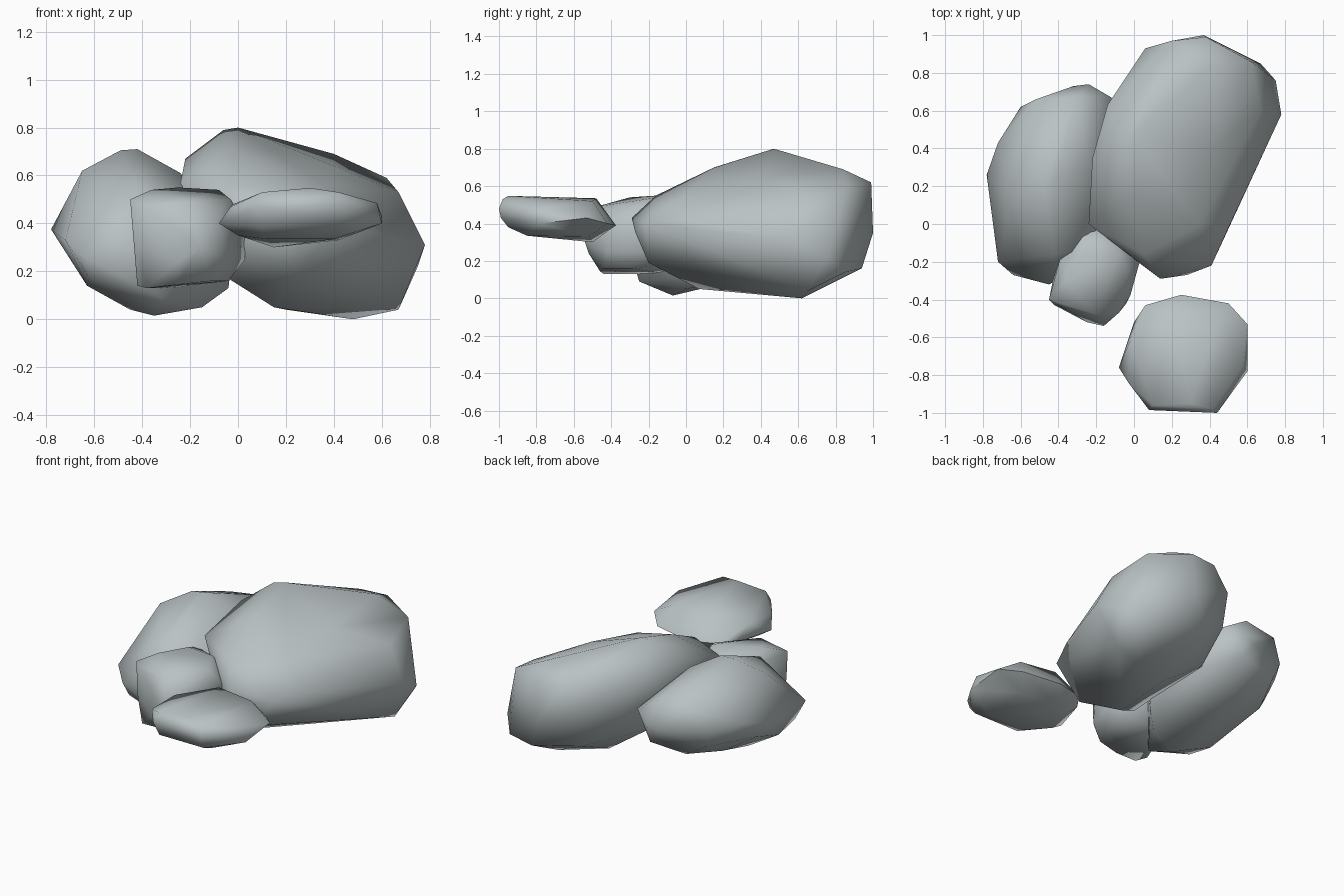
import bpy, bmesh, math

stone = bpy.data.materials.new("grey_stone")
stone.diffuse_color = (0.49, 0.54, 0.55, 1)


def rock(name, *bands):
    """Convex boulder wrapped around a few corner points, given in bands."""
    bm = bmesh.new()
    for band in bands:
        for p in band:
            bm.verts.new(p)
    bmesh.ops.convex_hull(bm, input=bm.verts)
    loose = [v for v in bm.verts if not v.link_faces]
    bmesh.ops.delete(bm, geom=loose, context='VERTS')
    bmesh.ops.recalc_face_normals(bm, faces=bm.faces)
    me = bpy.data.meshes.new(name)
    bm.to_mesh(me)
    bm.free()
    me.materials.append(stone)
    ob = bpy.data.objects.new(name, me)
    bpy.context.collection.objects.link(ob)
    bpy.ops.object.select_all(action='DESELECT')
    ob.select_set(True)
    bpy.context.view_layer.objects.active = ob
    bpy.ops.object.shade_smooth_by_angle(angle=math.radians(65))


# large leaning boulder: crown, rim, underside
rock("large_boulder",
     [(-.06, .45, .79), (0, .47, .8), (.4, .84, .69), (0, .15, .7), (.05, -.16, .55),
      (.4, .4, .64), (.35, 0, .56), (-.22, .35, .67), (-.14, .63, .66), (.2, .97, .62),
      (.38, .99, .62), (.62, .86, .59), (.67, .6, .53)],
     [(.14, -.29, .43), (.28, -.27, .35), (.41, -.22, .4), (.02, -.2, .3), (-.24, 0, .57),
      (.5, -.02, .42), (.78, .58, .31), (.75, .76, .22), (.06, .93, .5), (.37, 1, .35),
      (-.17, .45, .42), (-.05, .75, .38)],
     [(-.04, -.05, .17), (.15, .07, .05), (.25, -.2, .19), (.48, .62, 0), (.67, .65, .04),
      (.2, .5, .04), (.67, .85, .14), (.45, .94, .16), (.15, .85, .2), (-.1, .5, .25)])

# left boulder
rock("left_boulder",
     [(-.65, .13, .62), (-.49, .23, .705), (-.42, .24, .71), (-.52, .66, .53), (-.3, .67, .56),
      (-.24, .3, .61), (-.42, -.16, .55), (-.2, -.13, .45)],
     [(-.78, .26, .375), (-.72, -.2, .33), (-.64, -.27, .26), (-.45, -.32, .32),
      (-.72, .43, .42), (-.6, .62, .4), (-.32, .73, .38), (-.24, .74, .4), (-.12, .67, .45)],
     [(-.63, -.05, .14), (-.5, .34, .15), (-.45, 0, .04), (-.35, -.07, .015), (-.15, 0, .05),
      (-.04, .1, .13), (-.32, -.25, .09), (-.35, .5, .15), (-.1, .45, .25), (-.02, .15, .3),
      (-.24, .71, .28), (-.56, .6, .29), (-.71, .3, .28), (-.62, -.23, .17)])

# small boulder wedged in front
rock("small_boulder",
     [(-.45, -.4, .5), (-.36, -.3, .54), (-.25, -.15, .55), (-.08, -.15, .54),
      (-.03, -.25, .5), (-.2, -.48, .49), (-.38, -.44, .47), (-.38, -.14, .48), (-.29, 0, .48)],
     [(-.43, -.3, .3), (.03, -.2, .4), (.03, -.18, .25), (-.16, -.54, .3), (-.25, -.52, .24),
      (-.08, -.47, .44), (-.02, -.38, .4), (-.04, -.42, .25), (-.1, 0, .4), (-.42, -.43, .3)],
     [(-.42, -.38, .14), (-.38, -.44, .13), (-.04, -.3, .16), (-.3, -.1, .13), (-.05, -.1, .18),
      (-.25, -.46, .145), (-.11, -.44, .16)])

# flat slab stone at the front right
rock("slab_stone",
     [(-.03, -.84, .47), (-.02, -.62, .48), (.58, -.75, .485), (.42, -.98, .53),
      (.1, -.96, .53), (.3, -.95, .548), (.2, -.48, .535), (.45, -.5, .52)],
     [(-.08, -.76, .4), (0, -.52, .39), (.06, -.43, .4), (.25, -.375, .39), (.5, -.42, .4),
      (.6, -.53, .43), (.6, -.78, .4), (.44, -1, .48), (.08, -.985, .47), (.43, -.99, .43)],
     [(.15, -.5, .3), (.42, -.52, .33), (.4, -.85, .335), (.12, -.85, .335), (0, -.75, .35),
      (.42, -.95, .38), (.1, -.95, .38)])
